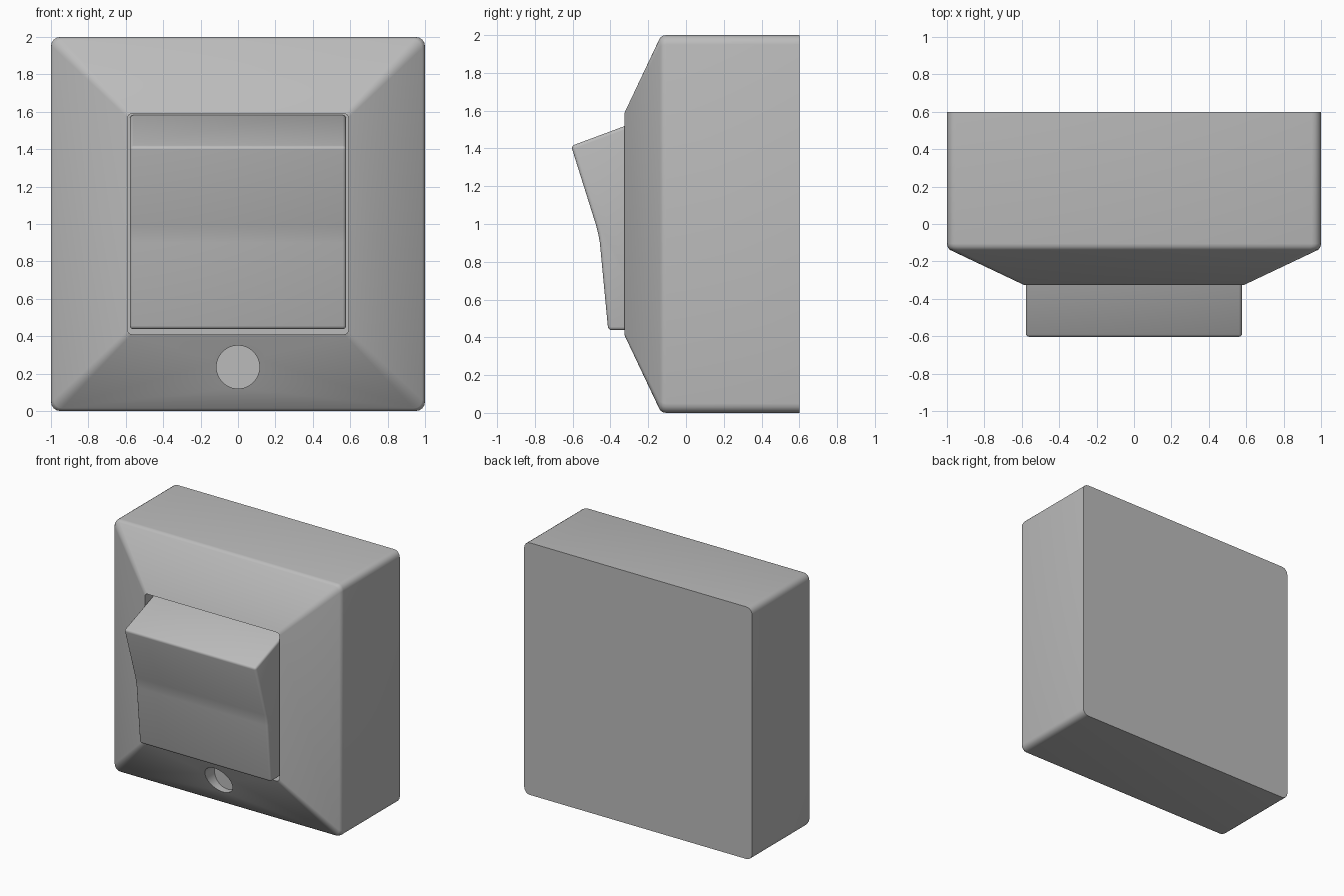
import bpy, bmesh
from math import sin, cos, pi, radians

old = bpy.data.objects.get("Cube")
if old:
    bpy.data.objects.remove(old, do_unlink=True)

grey = bpy.data.materials.new("light grey plastic")
grey.use_nodes = True
colour = (0.5, 0.5, 0.5, 1)
grey.diffuse_color = colour
grey.node_tree.nodes["Principled BSDF"].inputs["Base Color"].default_value = colour


def make_object(name, bm):
    bmesh.ops.recalc_face_normals(bm, faces=bm.faces)
    mesh = bpy.data.meshes.new(name)
    bm.to_mesh(mesh)
    bm.free()
    mesh.materials.append(grey)
    obj = bpy.data.objects.new(name, mesh)
    bpy.context.collection.objects.link(obj)
    return obj


def activate(obj):
    bpy.ops.object.select_all(action='DESELECT')
    obj.select_set(True)
    bpy.context.view_layer.objects.active = obj


def smooth(obj):
    activate(obj)
    bpy.ops.object.shade_smooth_by_angle(angle=radians(35))


def rounded_square(bm, half, y, radius, steps=4):
    ring = []
    for corner in range(4):
        mid = pi / 4 + corner * pi / 2
        cx = (half - radius) * (1 if cos(mid) > 0 else -1)
        cz = (half - radius) * (1 if sin(mid) > 0 else -1)
        for i in range(steps + 1):
            a = corner * pi / 2 + i / steps * pi / 2
            ring.append(bm.verts.new((cx + radius * cos(a), y, 1 + cz + radius * sin(a))))
    return ring


# Housing: lofted rounded squares, sloping frame and recess
bm = bmesh.new()
sections = [(1.0, 0.6, 0.05), (1.0, -0.105, 0.05), (0.997, -0.122, 0.05),
            (0.985, -0.138, 0.045), (0.59, -0.325, 0.022), (0.59, -0.13, 0.022)]
rings = [rounded_square(bm, *s) for s in sections]
for a, b in zip(rings, rings[1:]):
    for i in range(len(a)):
        j = (i + 1) % len(a)
        bm.faces.new((a[i], a[j], b[j], b[i]))
bm.faces.new(rings[0])
bm.faces.new(rings[-1])
housing = make_object("housing", bm)

# Round indicator hole, cut straight back to a flat floor
bpy.ops.mesh.primitive_cylinder_add(vertices=48, radius=0.115, depth=0.4,
                                    location=(0, -0.33, 0.235), rotation=(pi / 2, 0, 0))
cutter = bpy.context.object
cutter.name = "hole_cutter"
cutter.data.materials.append(grey)
cut = housing.modifiers.new("hole", 'BOOLEAN')
cut.operation = 'DIFFERENCE'
cut.solver = 'EXACT'
cut.object = cutter
activate(housing)
bpy.ops.object.modifier_apply(modifier=cut.name)
bpy.data.objects.remove(cutter, do_unlink=True)
smooth(housing)

# Rocker: side profile (y, z) extruded across the recess
profile = [(-0.14, 1.587), (-0.608, 1.413), (-0.475, 0.99), (-0.464, 0.945),
           (-0.456, 0.9), (-0.412, 0.438), (-0.14, 0.438)]
bm = bmesh.new()
sides = [[bm.verts.new((x, y, z)) for y, z in profile] for x in (-0.578, 0.578)]
for i in range(len(profile)):
    j = (i + 1) % len(profile)
    bm.faces.new((sides[0][i], sides[0][j], sides[1][j], sides[1][i]))
for side in sides:
    bm.faces.new(side)
rocker = make_object("rocker", bm)
bevel = rocker.modifiers.new("soft edges", 'BEVEL')
bevel.width = 0.018
bevel.segments = 3
bevel.limit_method = 'ANGLE'
bevel.angle_limit = radians(30)
activate(rocker)
bpy.ops.object.modifier_apply(modifier=bevel.name)
smooth(rocker)
